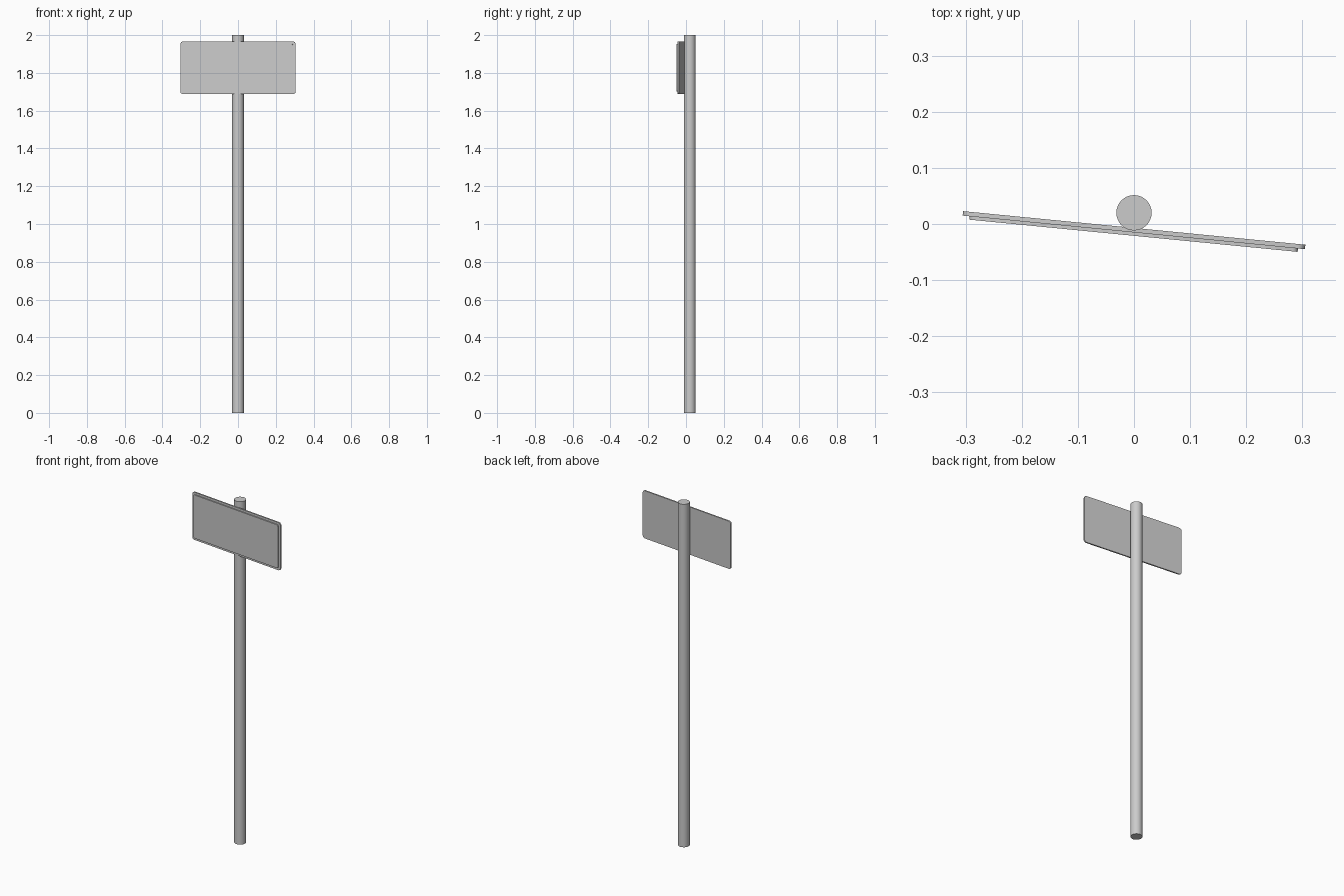
import bpy, bmesh
from math import sin, cos, pi, radians
from mathutils import Matrix

if "Cube" in bpy.data.objects:
    bpy.data.objects.remove(bpy.data.objects["Cube"])

TILT = radians(-5.6)


def make_object(name, bm, matrix):
    bmesh.ops.recalc_face_normals(bm, faces=bm.faces)
    mesh = bpy.data.meshes.new(name)
    bm.to_mesh(mesh)
    bm.free()
    ob = bpy.data.objects.new(name, mesh)
    ob.matrix_world = matrix
    bpy.context.collection.objects.link(ob)
    bpy.context.view_layer.objects.active = ob
    ob.select_set(True)
    bpy.ops.object.shade_smooth_by_angle(angle=radians(30))
    ob.select_set(False)
    return ob


def rounded_plate(name, width, height, radius, y_front, y_back, matrix, steps=4):
    """Rounded rectangle in XZ, extruded along Y."""
    bm = bmesh.new()
    corners = [(1, 1), (-1, 1), (-1, -1), (1, -1)]
    verts = []
    for i, (sx, sz) in enumerate(corners):
        for k in range(steps + 1):
            a = (i + k / steps) * pi / 2
            verts.append(bm.verts.new((sx * (width / 2 - radius) + radius * cos(a),
                                       y_front,
                                       sz * (height / 2 - radius) + radius * sin(a))))
    face = bm.faces.new(verts)
    out = bmesh.ops.extrude_face_region(bm, geom=[face])
    moved = [g for g in out["geom"] if isinstance(g, bmesh.types.BMVert)]
    bmesh.ops.translate(bm, verts=moved, vec=(0, y_back - y_front, 0))
    return make_object(name, bm, matrix)


# Post
bm = bmesh.new()
bmesh.ops.create_cone(bm, cap_ends=True, segments=32, radius1=0.0315,
                      radius2=0.0315, depth=2)
make_object("post", bm, Matrix.Translation((0.0, 0.02, 1.0)))

# Sign board, turned slightly about the post
place = Matrix.Translation((0, -0.011, 1.827)) @ Matrix.Rotation(TILT, 4, 'Z')
rounded_plate("sign_back_plate", 0.613, 0.278, 0.014, -0.004, 0.004, place)

# Raised front panel, inset from the plate edge
rounded_plate("sign_front_panel", 0.588, 0.253, 0.010, -0.010, -0.004, place)
